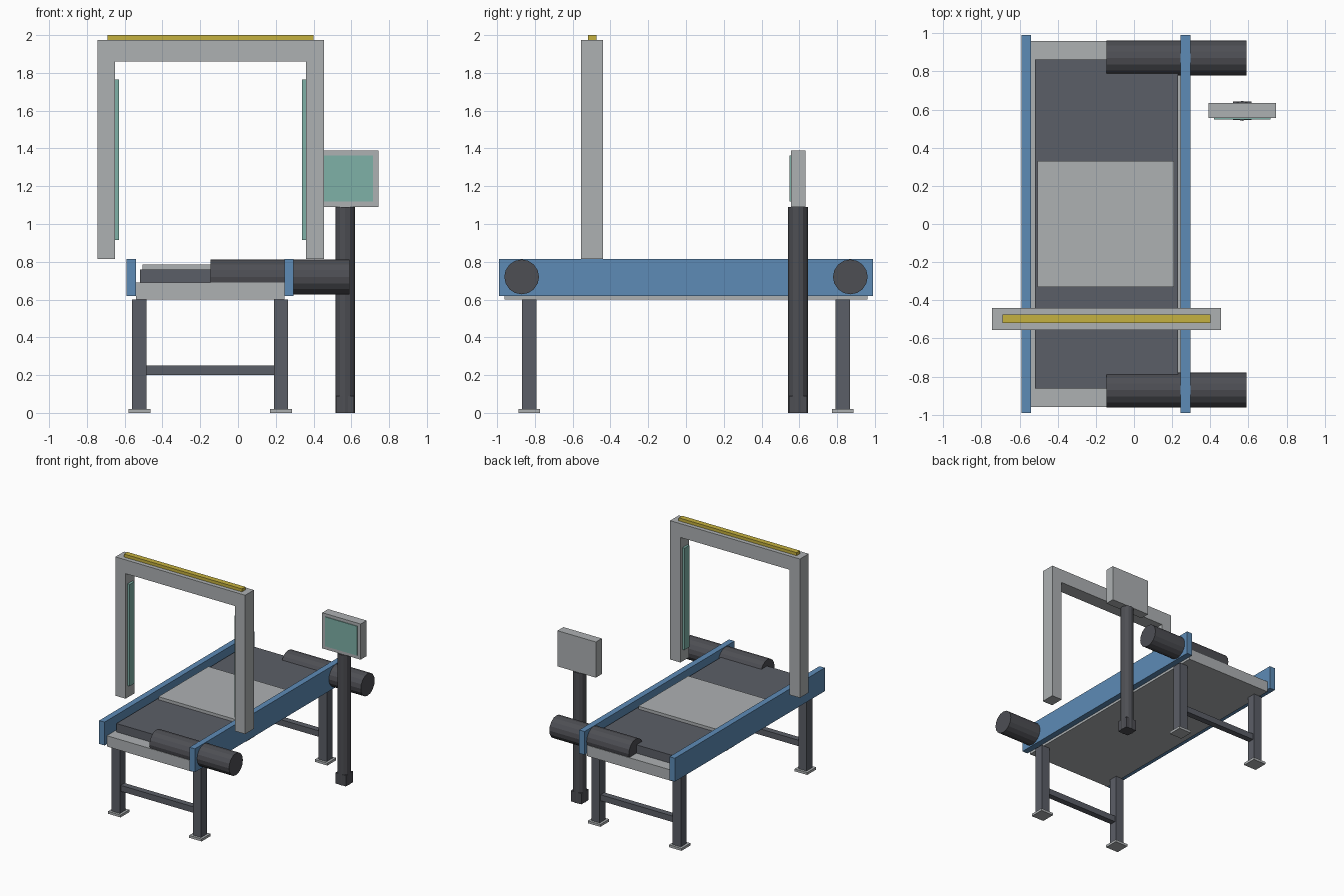
import bpy
import math

if "Cube" in bpy.data.objects:
    bpy.data.objects.remove(bpy.data.objects["Cube"])


def material(name, rgb):
    m = bpy.data.materials.new(name)
    m.diffuse_color = (*rgb, 1)
    m.use_nodes = True
    m.node_tree.nodes["Principled BSDF"].inputs["Base Color"].default_value = m.diffuse_color
    return m


GREY = material("light_grey", (0.42, 0.44, 0.45))
DARK = material("dark_grey", (0.105, 0.113, 0.135))
BLACK = material("charcoal", (0.075, 0.077, 0.088))
BLUE = material("blue", (0.11, 0.26, 0.47))
YELLOW = material("yellow", (0.56, 0.44, 0.05))
GREEN = material("sea_green", (0.21, 0.44, 0.39))


def box(name, x, y, z, mat):
    """Box from (min, max) ranges on each axis."""
    bpy.ops.mesh.primitive_cube_add(size=1, location=[sum(r) / 2 for r in (x, y, z)])
    o = bpy.context.object
    o.name = name
    o.scale = [r[1] - r[0] for r in (x, y, z)]
    bpy.ops.object.transform_apply(location=False, rotation=False, scale=True)
    o.data.materials.append(mat)
    return o


def cylinder(name, radius, length, centre, mat, sides, rotation=(0, 0, 0)):
    bpy.ops.mesh.primitive_cylinder_add(vertices=sides, radius=radius, depth=length,
                                        location=centre, rotation=rotation)
    o = bpy.context.object
    o.name = name
    o.data.materials.append(mat)
    return o


def around(c, half):
    return (c - half, c + half)


# Conveyor bed, belt and carried plate
box("bed_frame", (-0.54, 0.245), (-0.96, 0.96), (0.60, 0.69), GREY)
box("belt", (-0.52, 0.23), (-0.862, 0.862), (0.69, 0.76), DARK)
box("weighing_plate", (-0.505, 0.21), (-0.33, 0.33), (0.76, 0.785), GREY)

# Side rails
for name, x in (("left_rail", (-0.59, -0.54)), ("right_rail", (0.245, 0.295))):
    box(name, x, (-0.99, 0.99), (0.62, 0.815), BLUE)

# Drive drums, legs, feet and crossbars at each end
for end, s in (("front", -1), ("back", 1)):
    cylinder(end + "_drum", 0.092, 0.735, (0.2225, s * 0.87, 0.72), BLACK, 16,
             (0, math.pi / 2, 0))
    y = s * 0.83
    for side, x in (("left", -0.522), ("right", 0.228)):
        box(f"{end}_{side}_leg", around(x, 0.038), around(y, 0.038), (0.02, 0.60), DARK)
        box(f"{end}_{side}_foot", around(x, 0.058), around(y, 0.058), (0, 0.02), GREY)
    box(end + "_crossbar", (-0.484, 0.19), around(y, 0.025), (0.20, 0.25), DARK)

# Scanner gantry with light strips and top bar
GY = -0.4975
box("gantry_beam", (-0.745, 0.455), around(GY, 0.0575), (1.86, 1.975), GREY)
for side, x in (("left", (-0.745, -0.65)), ("right", (0.36, 0.455))):
    box(side + "_gantry_post", x, around(GY, 0.0575), (0.815, 1.86), GREY)
for side, x in (("left", (-0.65, -0.63)), ("right", (0.34, 0.36))):
    box(side + "_sensor_strip", x, around(GY, 0.032), (0.915, 1.765), GREEN)
box("warning_bar", (-0.69, 0.40), around(GY, 0.0225), (1.975, 2.0), YELLOW)

# Control terminal on its own stand
PX, PY = 0.567, 0.593
cylinder("stand_post", 0.052, 1.09, (PX, PY, 0.545), BLACK, 12)
box("stand_base", around(PX, 0.048), around(PY, 0.048), (0, 0.09), BLACK)
box("terminal_case", (0.39, 0.745), (0.555, 0.633), (1.09, 1.388), GREY)
box("terminal_screen", (0.42, 0.715), (0.549, 0.555), (1.118, 1.363), GREEN)
